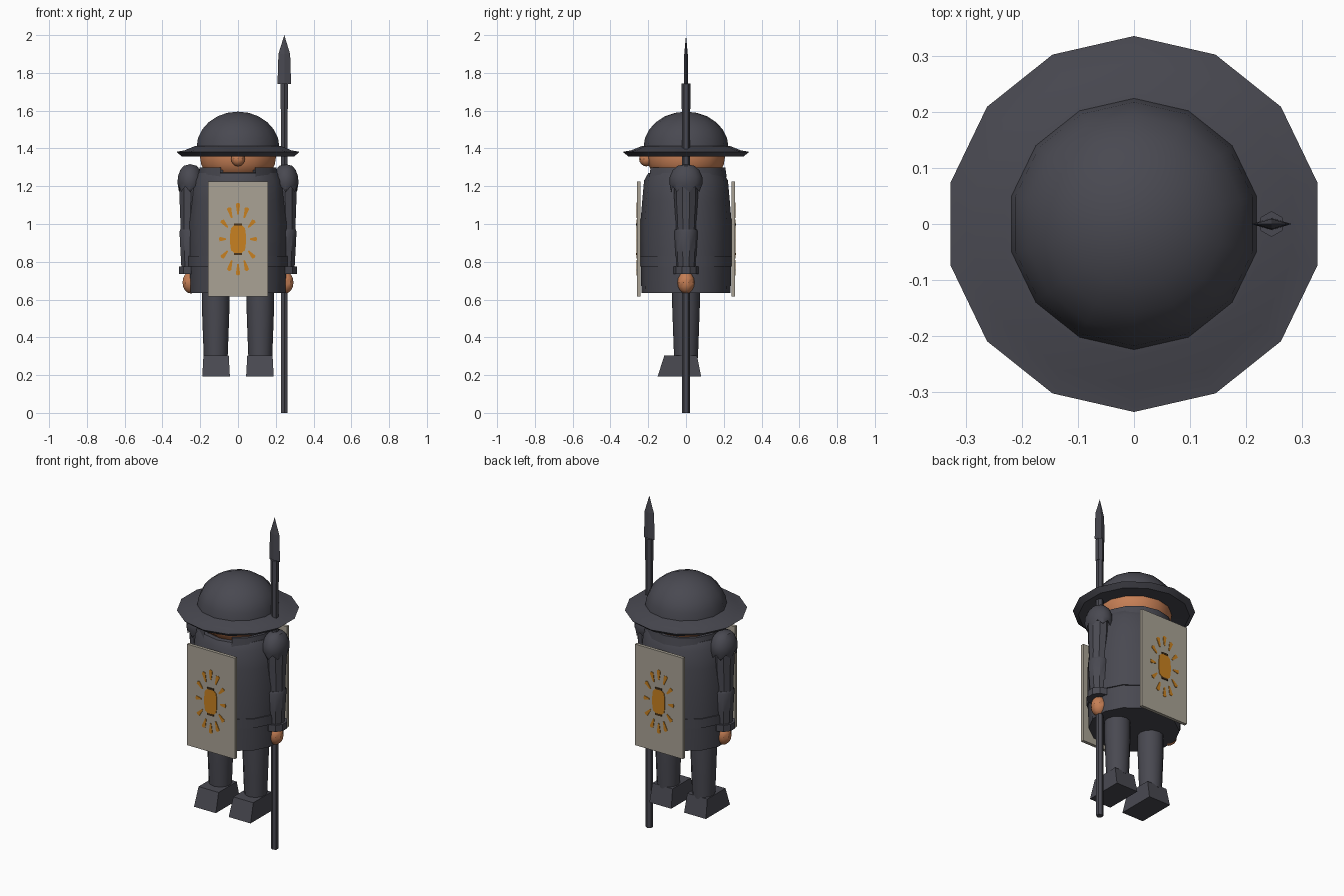
import bpy, bmesh
from math import sin, cos, pi, radians

cube = bpy.data.objects.get("Cube")
if cube:
    bpy.data.objects.remove(cube)


def material(name, rgb):
    m = bpy.data.materials.new(name)
    m.use_nodes = True
    m.diffuse_color = (*rgb, 1)
    m.node_tree.nodes["Principled BSDF"].inputs["Base Color"].default_value = (*rgb, 1)
    return m


STEEL = material("dark steel", (0.066, 0.066, 0.082))
SKIN = material("skin", (0.56, 0.21, 0.09))
CLOTH = material("pale board", (0.40, 0.365, 0.30))
GOLD = material("orange paint", (0.58, 0.22, 0.015))
BROWN = material("dark brown paint", (0.07, 0.035, 0.012))


def finish(name, bm, mat, smooth=None):
    bmesh.ops.recalc_face_normals(bm, faces=bm.faces)
    mesh = bpy.data.meshes.new(name)
    bm.to_mesh(mesh)
    bm.free()
    mesh.materials.append(mat)
    ob = bpy.data.objects.new(name, mesh)
    bpy.context.collection.objects.link(ob)
    if smooth:
        bpy.ops.object.select_all(action="DESELECT")
        ob.select_set(True)
        bpy.context.view_layer.objects.active = ob
        bpy.ops.object.shade_smooth_by_angle(angle=radians(smooth))
    return ob


def lathe(name, rings, mat, n=14, x=0, y=0, sx=1, sy=1, smooth=35, scallop=0, gap=0, closed=False):
    """Rings are (radius, z) or (radius, z, x shift); gap leaves out front faces."""
    bm = bmesh.new()
    loops = []
    for k, ring in enumerate(rings):
        r, z = ring[:2]
        dx = ring[2] if len(ring) > 2 else 0
        loop = []
        for i in range(n):
            a = -pi / 2 + 2 * pi * i / n
            drop = scallop * (i % 2) if k == 0 else 0
            loop.append(bm.verts.new((x + dx + r * sx * cos(a), y + r * sy * sin(a), z + drop)))
        loops.append(loop)
    pairs = list(zip(loops, loops[1:]))
    if closed:
        pairs.append((loops[-1], loops[0]))
    for lo, hi in pairs:
        for i in range(gap, n - gap):
            j = (i + 1) % n
            bm.faces.new((lo[i], lo[j], hi[j], hi[i]))
    if not closed:
        bm.faces.new(loops[0])
        bm.faces.new(loops[-1])
    bmesh.ops.remove_doubles(bm, verts=bm.verts, dist=0.0005)
    return finish(name, bm, mat, smooth)


def dome(r, z, h, steps=6):
    return [(r * cos(t * pi / 2 / steps), z + h * sin(t * pi / 2 / steps)) for t in range(steps + 1)]


def ball(r, z, h, steps=8):
    return [(r * sin(pi * t / steps), z - h * cos(pi * t / steps)) for t in range(steps + 1)]


def prism(bm, outline, y0, y1):
    """Extrude an (x, z) outline between two depths."""
    a = [bm.verts.new((px, y0, pz)) for px, pz in outline]
    b = [bm.verts.new((px, y1, pz)) for px, pz in outline]
    bm.faces.new(a)
    bm.faces.new(b)
    for i in range(len(a)):
        j = (i + 1) % len(a)
        bm.faces.new((a[i], a[j], b[j], b[i]))


# Wide-brimmed helmet
lathe("helmet_dome", dome(0.225, 1.405, 0.19), STEEL)
lathe("helmet_brim", [(0.2, 1.365), (0.305, 1.358), (0.335, 1.382), (0.29, 1.39), (0.235, 1.412), (0.2, 1.412)],
      STEEL, closed=True)

# Head and nose
lathe("head", [(0.15, 1.255), (0.18, 1.275), (0.2, 1.315), (0.207, 1.36), (0.2, 1.4)], SKIN)
lathe("nose", ball(0.038, 1.345, 0.04), SKIN, n=10, y=-0.21)

# Coat, collar and belt
lathe("torso", [(0.236, 0.635), (0.24, 0.8), (0.242, 1.0), (0.232, 1.12), (0.222, 1.23), (0.2, 1.27), (0.15, 1.275)],
      STEEL, sx=1.09)
lathe("collar", [(0.185, 1.25), (0.215, 1.25), (0.208, 1.30), (0.185, 1.30)], STEEL, gap=1, closed=True)
lathe("belt", [(0.235, 0.775), (0.246, 0.775), (0.246, 0.83), (0.235, 0.83)], STEEL, sx=1.09, closed=True)

# Arms, hands, legs and shoes, one of each per side
for side, s in (("left", 1), ("right", -1)):
    x = 0.25 * s
    lathe(side + "_shoulder_cap",
          [(0.078, 1.17), (0.088, 1.215), (0.086, 1.25), (0.07, 1.285), (0.045, 1.308), (0, 1.317)],
          STEEL, n=14, x=0.253 * s, sx=0.78, scallop=0.028)
    lathe(side + "_upper_arm", [(0.053, 0.95, 0.005 * s), (0.055, 1.02, 0.003 * s), (0.062, 1.12), (0.064, 1.23)],
          STEEL, n=10, x=x)
    lathe(side + "_forearm", [(0.052, 0.765), (0.057, 0.85), (0.063, 0.96), (0.058, 0.972)], STEEL, n=10, x=x)
    lathe(side + "_cuff", [(0.066, 0.735), (0.066, 0.775)], STEEL, n=10, x=x)
    lathe(side + "_hand", ball(0.046, 0.69, 0.058), SKIN, n=10, x=x)
    lathe(side + "_leg", [(0.063, 0.29), (0.068, 0.42), (0.073, 0.56), (0.073, 0.66)], STEEL, n=12, x=0.118 * s)

    # Shoe: a block with a sloping toe, narrower on top
    bm = bmesh.new()
    bmesh.ops.create_cube(bm, size=1)
    for v in bm.verts:
        top, front = v.co.z > 0, v.co.y < 0
        v.co.x = 0.116 * s + (0.067 if top else 0.073) * (1 if v.co.x > 0 else -1)
        v.co.y = (-0.115 if top else -0.15) if front else (0.058 if top else 0.08)
        v.co.z = 0.303 if top else 0.193
    finish(side + "_shoe", bm, STEEL)

# Spear
SX = 0.245
lathe("spear_shaft", [(0.02, 0), (0.02, 1.62)], STEEL, n=6, x=SX)
lathe("spear_socket", [(0.023, 1.61), (0.023, 1.745)], STEEL, n=6, x=SX)
lathe("spear_blade", [(0.036, 1.74), (0.031, 1.9), (0, 2.0)], STEEL, n=4, x=SX, sy=0.3, smooth=None)

# Front and back boards with a painted beetle and rays
ZC = 0.92
for side, s in (("front", -1), ("back", 1)):
    bm = bmesh.new()
    prism(bm, [(-0.16, 0.615), (0.16, 0.615), (0.16, 1.225), (-0.16, 1.225)], 0.24 * s, 0.259 * s)
    finish(side + "_board", bm, CLOTH)

    bm = bmesh.new()
    prism(bm, [(0.042 * max(-1, min(1, 1.25 * cos(a))), ZC + 0.082 * sin(a))
               for a in (2 * pi * (i + 0.5) / 12 for i in range(12))], 0.258 * s, 0.263 * s)
    finish(side + "_beetle", bm, GOLD)

    bm = bmesh.new()
    for i in range(12):
        a = 2 * pi * i / 12
        cx, cz = 0.082 * cos(a), 0.162 * sin(a)
        size = (cx * cx + cz * cz) ** 0.5
        ux, uz = cx / size, cz / size
        half = 0.019 + 0.012 * abs(sin(a))
        shape = ((-half, 0.004), (half * 0.8, 0.012), (half, 0), (half * 0.8, -0.012), (-half, -0.004))
        prism(bm, [(cx + ux * u - uz * w, ZC + cz + uz * u + ux * w) for u, w in shape], 0.258 * s, 0.262 * s)
    finish(side + "_rays", bm, GOLD)

    bm = bmesh.new()
    for d in (-1, 1):
        z = ZC + 0.078 * d
        prism(bm, [(-0.022, z - 0.005), (0.022, z - 0.005), (0.022, z + 0.005), (-0.022, z + 0.005)],
              0.258 * s, 0.265 * s)
    finish(side + "_beetle_bands", bm, BROWN)
